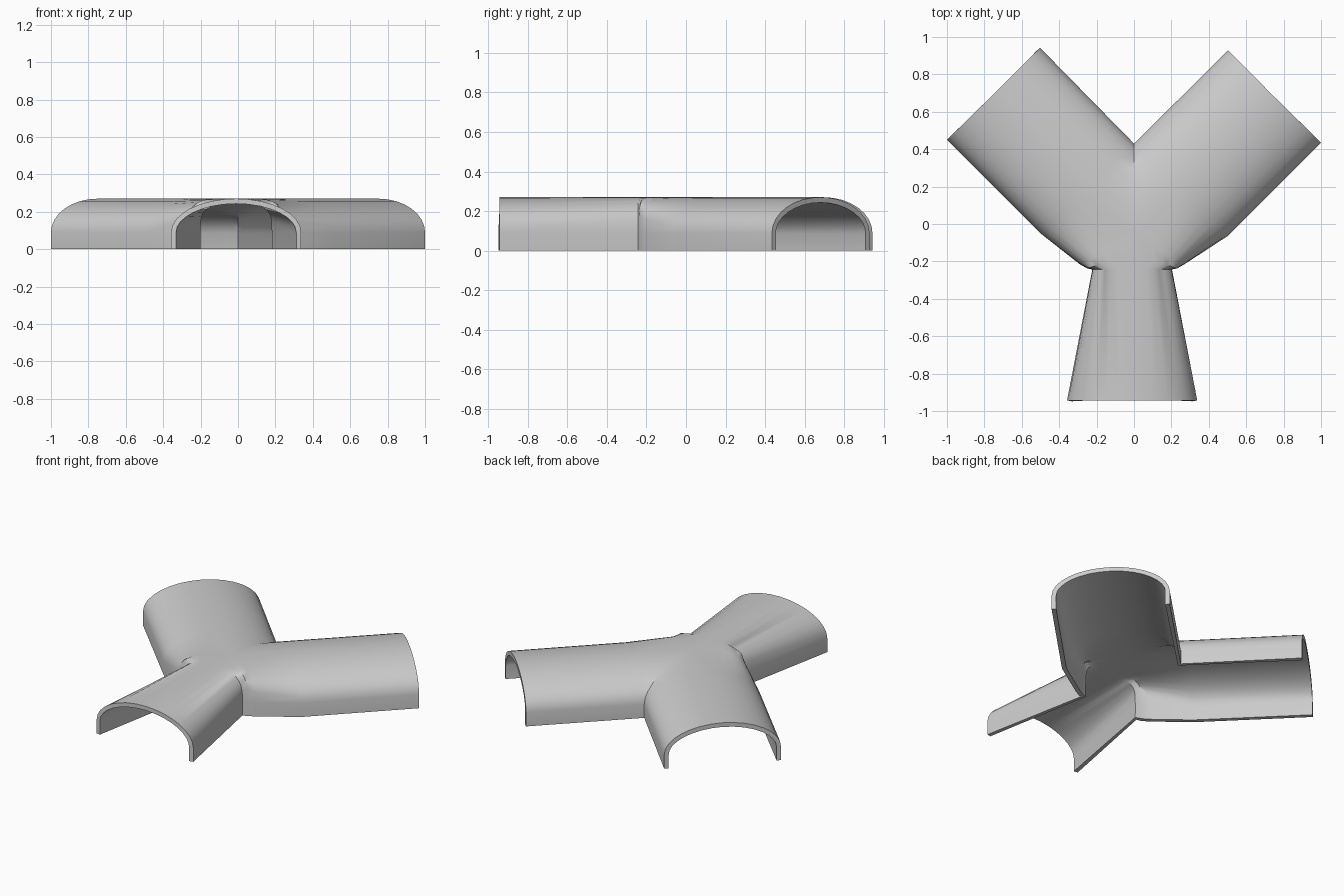
import bpy, bmesh, math

if "Cube" in bpy.data.objects:
    bpy.data.objects.remove(bpy.data.objects["Cube"])

SEGS = 8


def half_arch(base, crown, power=1.0):
    """Points from the ground edge up to the crown of a vault."""
    pts = [(base[0], base[1], 0)]
    for i in range(SEGS + 1):
        a = math.pi / 2 * i / SEGS
        u = max(math.cos(a), 0) ** power
        z = 0.09 + 0.18 * math.sin(a) ** power
        pts.append((crown[0] + (base[0] - crown[0]) * u,
                    crown[1] + (base[1] - crown[1]) * u, z))
    return pts


def loft(bm, sections, flip):
    rows = [[bm.verts.new(p) for p in half_arch(*s)] for s in sections]
    for a, b in zip(rows, rows[1:]):
        for i in range(len(a) - 1):
            quad = [a[i], b[i], b[i + 1], a[i + 1]]
            bm.faces.new(quad[::-1] if flip else quad)


bm = bmesh.new()
for s in (1, -1):
    dy = 0.0 if s == 1 else 0.015
    c = -0.01
    # outer side: arm end, bend, chamfer, step at the neck, flared stem
    outer = [
        ((s, 0.435 + dy), (s * 0.75, 0.68 + dy), 1.0),
        ((s * 0.5, -0.065 + dy), (s * 0.25, 0.185), 1.0),
        ((s * 0.28 + c, -0.215), (0, -0.065), 0.6),
        ((s * 0.24 + c, -0.238), (c, -0.15), 0.4),
        ((s * 0.213 + c, -0.243), (c, -0.243), 0.65),
        ((s * 0.348 + c, -0.943), (c, -0.943), 1.0),
    ]
    # inner side: arm end to the crotch between the arms
    inner = [
        ((s * 0.503, 0.928 + dy), (s * 0.75, 0.68 + dy), 1.0),
        ((0, 0.43), (s * 0.25, 0.185), 1.0),
        ((0, 0.43), (0, -0.065), 1.0),
    ]
    loft(bm, outer, s == 1)
    loft(bm, inner, s == -1)

bmesh.ops.remove_doubles(bm, verts=bm.verts, dist=0.0005)
bmesh.ops.recalc_face_normals(bm, faces=bm.faces)
# make the shell face outward
top = max(bm.faces, key=lambda f: f.calc_center_median().z)
if top.normal.z < 0:
    bmesh.ops.reverse_faces(bm, faces=bm.faces)

mesh = bpy.data.meshes.new("tunnel_junction")
bm.to_mesh(mesh)
bm.free()
tunnel = bpy.data.objects.new("tunnel_junction", mesh)
bpy.context.collection.objects.link(tunnel)

# wall thickness, built inward
wall = tunnel.modifiers.new("wall", "SOLIDIFY")
wall.thickness = 0.027
wall.offset = -1
bpy.context.view_layer.objects.active = tunnel
tunnel.select_set(True)
bpy.ops.object.modifier_apply(modifier="wall")
bpy.ops.object.shade_smooth_by_angle(angle=math.radians(35))
